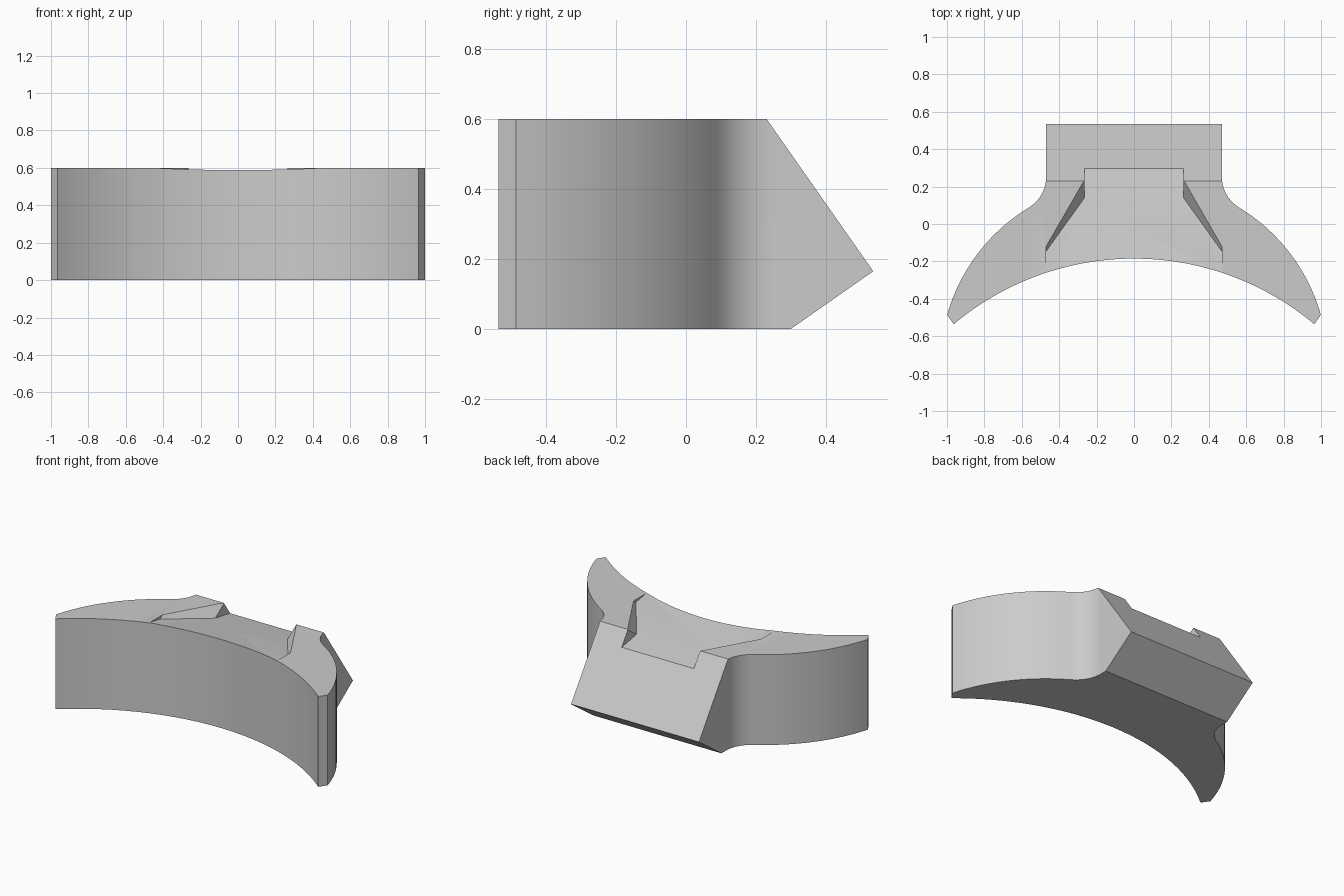
import bpy, bmesh, math
from mathutils import Vector, Matrix

if "Cube" in bpy.data.objects:
    bpy.data.objects.remove(bpy.data.objects["Cube"])

grey = bpy.data.materials.new("plain_grey")
grey.use_nodes = True
grey.diffuse_color = (0.6, 0.6, 0.6, 1)
grey.node_tree.nodes["Principled BSDF"].inputs["Base Color"].default_value = grey.diffuse_color

# Tilted frame of the clamp: origin at the rear point, columns are x, up the slope, into the body
TILT = math.radians(35)
ACROSS = Vector((1, 0, 0))
SLOPE = Vector((0, -math.sin(TILT), math.cos(TILT)))
INWARD = Vector((0, -math.cos(TILT), -math.sin(TILT)))
REAR = Vector((0, 0.535, 0.165))
CLAMP = Matrix((ACROSS, SLOPE, INWARD)).transposed().to_4x4()
CLAMP.translation = REAR

# Shallow ramp on the top, in front of the clamp
RAMP_POINT = Vector((0, -0.255, 0.6))
RAMP_NORMAL = Vector((0, 0.17, 1))


def arc(cx, cy, radius, start, end, count):
    angles = [math.radians(start + (end - start) * i / count) for i in range(count + 1)]
    return [(cx + radius * math.cos(a), cy + radius * math.sin(a)) for a in angles]


def mirrored(half):
    """Close a right-hand outline with its mirror image."""
    return half + [(-x, y) for x, y in reversed(half) if abs(x) > 1e-5]


def prism(name, outline, low, high, matrix=Matrix(), cuts=()):
    """Extrude an outline, then trim it; each cut is (point, outward normal)."""
    bm = bmesh.new()
    base = bm.faces.new([bm.verts.new((x, y, low)) for x, y in outline])
    top = bmesh.ops.extrude_face_region(bm, geom=[base])["geom"]
    bmesh.ops.translate(bm, vec=(0, 0, high - low),
                        verts=[v for v in top if isinstance(v, bmesh.types.BMVert)])
    bm.transform(matrix)
    for point, normal in cuts:
        geom = bm.verts[:] + bm.edges[:] + bm.faces[:]
        cut = bmesh.ops.bisect_plane(bm, geom=geom, plane_co=point, plane_no=normal,
                                     clear_outer=True)["geom_cut"]
        bmesh.ops.edgeloop_fill(bm, edges=[e for e in cut if isinstance(e, bmesh.types.BMEdge)])
    bmesh.ops.recalc_face_normals(bm, faces=bm.faces)
    mesh = bpy.data.meshes.new(name)
    bm.to_mesh(mesh)
    bm.free()
    mesh.materials.append(grey)
    obj = bpy.data.objects.new(name, mesh)
    bpy.context.collection.objects.link(obj)
    return obj


# Curved body: concave front, rounded wings, fillet into the straight clamp block
half = arc(0, -1.685, 1.5, 90, 50, 28)
half += arc(0.053, -0.753, 0.983, 15.8, 59, 20)
half += arc(0.657, 0.25, 0.187, 238.8, 180, 10)[1:]
half.append((0.47, 0.7))
body = prism("curved_body", mirrored(half), 0, 0.6,
             cuts=[(REAR, -INWARD), (REAR, -SLOPE)])

# Clamp cutters: mouth with chamfered lower corners, wide slot beneath, flared lead-in
mouth = prism("mouth_cutter", mirrored([(0.39, -0.05), (0.265, 0.075), (0.265, 1)]),
              -0.1, 0.12, CLAMP)
slot = prism("slot_cutter", mirrored([(0.34, -0.1), (0.34, 1)]), 0.09, 0.19, CLAMP)
flare = prism("flare_cutter",
              mirrored([(0.265, 0.4), (0.265, 0.528), (0.47, 0.732), (0.47, 1.3)]),
              -0.3, 1, CLAMP, [(RAMP_POINT, -RAMP_NORMAL)])

bpy.context.view_layer.objects.active = body
for cutter in (mouth, slot, flare):
    cutter.hide_render = True
    mod = body.modifiers.new(cutter.name, "BOOLEAN")
    mod.operation = "DIFFERENCE"
    mod.solver = "EXACT"
    mod.object = cutter
    bpy.ops.object.modifier_apply(modifier=mod.name)
    bpy.data.objects.remove(cutter)

# Centre ridge on the slot floor, trimmed flush with the ramp
prism("slot_ridge", mirrored([(0.035, 0.047), (0.035, 1)]), 0.15, 0.2, CLAMP,
      [(RAMP_POINT, RAMP_NORMAL)])

# Smooth the curved walls, keep the edges crisp
bpy.ops.object.select_all(action="DESELECT")
body.select_set(True)
bpy.context.view_layer.objects.active = body
bpy.ops.object.shade_smooth_by_angle(angle=math.radians(25))
